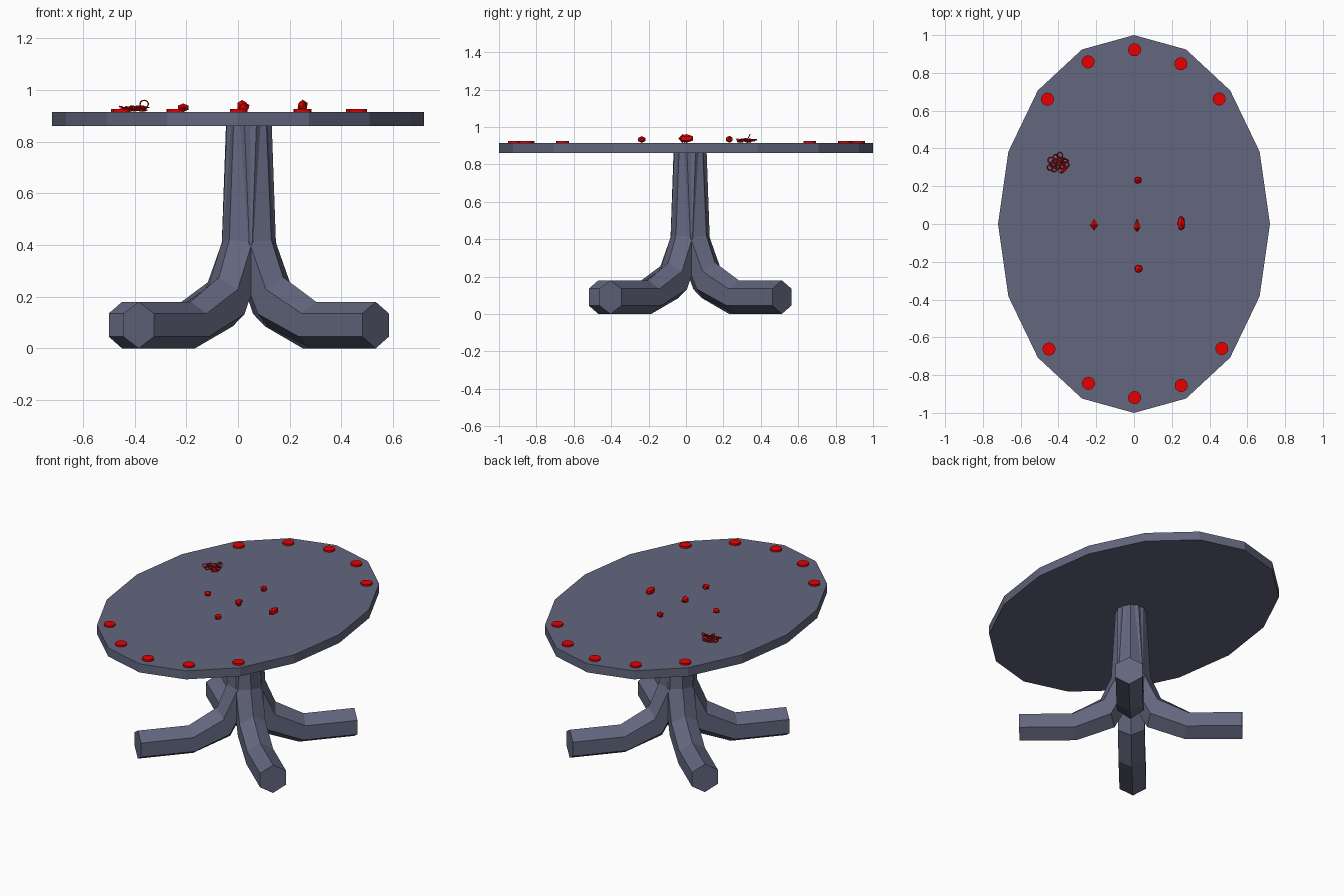
import bpy, bmesh, math, random
from mathutils import Matrix, Vector

if "Cube" in bpy.data.objects:
    bpy.data.objects.remove(bpy.data.objects["Cube"])

random.seed(4)


def material(name, rgb):
    m = bpy.data.materials.new(name)
    m.diffuse_color = (*rgb, 1)
    m.use_nodes = True
    m.node_tree.nodes["Principled BSDF"].inputs["Base Color"].default_value = m.diffuse_color
    return m


red = material("red", (0.8, 0.0, 0.0))
slate = material("slate_blue", (0.125, 0.135, 0.21))


def finish(bm, name, mat):
    bmesh.ops.recalc_face_normals(bm, faces=bm.faces)
    me = bpy.data.meshes.new(name)
    bm.to_mesh(me)
    bm.free()
    me.materials.append(mat)
    ob = bpy.data.objects.new(name, me)
    bpy.context.collection.objects.link(ob)
    return ob


def prism(name, sides, rx, ry, z0, z1, x=0, y=0, mat=red):
    bm = bmesh.new()
    m = Matrix.Translation((x, y, (z0 + z1) / 2)) @ Matrix.Diagonal((rx, ry, z1 - z0, 1))
    rings = [[bm.verts.new(m @ Vector((math.cos(i * math.tau / sides),
                                       math.sin(i * math.tau / sides), h)))
              for i in range(sides)] for h in (-0.5, 0.5)]
    bm.faces.new(rings[0])
    bm.faces.new(rings[1])
    for i in range(sides):
        j = (i + 1) % sides
        bm.faces.new((rings[0][i], rings[0][j], rings[1][j], rings[1][i]))
    return finish(bm, name, mat)


# Oval sixteen-sided top
TOP = 0.915
prism("table_top", 16, 0.72, 1.0, 0.86, TOP, mat=slate)

# Four hexagonal legs that bend inward and merge into the column
# each section: ridge (radius, height), underside (radius, height)
SECTIONS = [((0.65, 0.18), (0.65, 0.0)),
            ((0.345, 0.18), (0.318, 0.0)),
            ((0.176, 0.275), (0.095, 0.085)),
            ((0.115, 0.42), (-0.066, 0.385)),
            ((0.09, 0.87), (-0.09, 0.87))]


def leg(name, angle):
    bm = bmesh.new()
    rot = Matrix.Translation((0.042, 0.022, 0)) @ Matrix.Rotation(angle, 4, 'Z')
    rings = []
    for ridge, under in SECTIONS:
        c = [(p + q) / 2 for p, q in zip(ridge, under)]
        h = [(p - q) / 2 for p, q in zip(ridge, under)]
        ring = []
        for k in range(6):
            a = k * math.tau / 6
            p = Vector((c[0] + h[0] * math.cos(a), 0.09 * math.sin(a), c[1] + h[1] * math.cos(a)))
            ring.append(bm.verts.new(rot @ p))
        rings.append(ring)
    for r, s in zip(rings, rings[1:]):
        for k in range(6):
            n = (k + 1) % 6
            bm.faces.new((r[k], r[n], s[n], s[k]))
    bm.faces.new(rings[0])
    bm.faces.new(rings[-1])
    finish(bm, name, slate)


for i, side in enumerate(("front_right", "back_right", "back_left", "front_left")):
    leg(side + "_leg", math.radians(-41 + 90 * i))

# Flat counters along both ends
COUNTERS = [(-0.243, 0.858), (0.003, 0.922), (0.248, 0.848), (-0.458, 0.661), (0.451, 0.662),
            (-0.45, -0.662), (-0.241, -0.844), (0.003, -0.919), (0.25, -0.855), (0.465, -0.659)]
for i, (x, y) in enumerate(COUNTERS):
    prism(f"counter_{i}", 32, 0.034, 0.034, TOP, TOP + 0.011, x, y)

# Small faceted tokens in the middle: x, y, half sizes, height
TOKENS = [(0.25, 0.003, 0.022, 0.042, 0.047),
          (0.021, 0.232, 0.022, 0.021, 0.038), (0.024, -0.237, 0.023, 0.024, 0.036)]
for i, (x, y, sx, sy, h) in enumerate(TOKENS):
    bm = bmesh.new()
    m = Matrix.Translation((x, y, TOP + h / 2)) @ Matrix.Diagonal((sx, sy, h / 2, 1))
    bmesh.ops.create_icosphere(bm, subdivisions=1, radius=1, matrix=m)
    finish(bm, f"token_{i}", red)


# Teardrop tokens lying down, tip toward the back
def teardrop(name, x, y, r, tip, tail, height):
    bm = bmesh.new()
    m = Matrix.Translation((x, y, TOP + height / 2)) @ Matrix.Diagonal((r, 1, height / 2, 1))
    hexa = [bm.verts.new(m @ Vector((math.sin(k * math.tau / 6), 0, math.cos(k * math.tau / 6))))
            for k in range(6)]
    ends = [bm.verts.new(m @ Vector((0, d, 0))) for d in (tip, -tail)]
    for k in range(6):
        for e in ends:
            bm.faces.new((hexa[k], hexa[(k + 1) % 6], e))
    finish(bm, name, red)


teardrop("pointed_token", 0.016, -0.02, 0.021, 0.048, 0.022, 0.046)
teardrop("small_pointed_token", -0.212, -0.006, 0.024, 0.034, 0.027, 0.032)


# Pile of loose chain rings
def ring(name, loc, rot, radius):
    bpy.ops.mesh.primitive_torus_add(location=loc, rotation=rot, major_radius=radius,
                                     minor_radius=0.0026, major_segments=16, minor_segments=6)
    ob = bpy.context.object
    ob.name = name
    ob.data.materials.append(red)


for i in range(14):
    a = i * 2.4
    d = 0.047 * math.sqrt((i + 0.5) / 14)
    ring(f"chain_ring_{i}",
         (-0.405 + d * math.cos(a), 0.322 + d * math.sin(a), TOP + 0.008 + random.uniform(0, 0.009)),
         (random.uniform(-0.5, 0.5), random.uniform(-0.4, 0.4), 0), 0.0155)
ring("upright_ring", (-0.363, 0.335, TOP + 0.03), (math.radians(65), 0, 0), 0.016)

# Flat pointed clasp beside the rings
bm = bmesh.new()
m = Matrix.Translation((-0.368, 0.29, TOP + 0.006)) @ Matrix.Rotation(-0.8, 4, 'Z') \
    @ Matrix.Diagonal((0.01, 0.028, 0.006, 1))
bmesh.ops.create_icosphere(bm, subdivisions=1, radius=1, matrix=m)
finish(bm, "chain_clasp", red)
